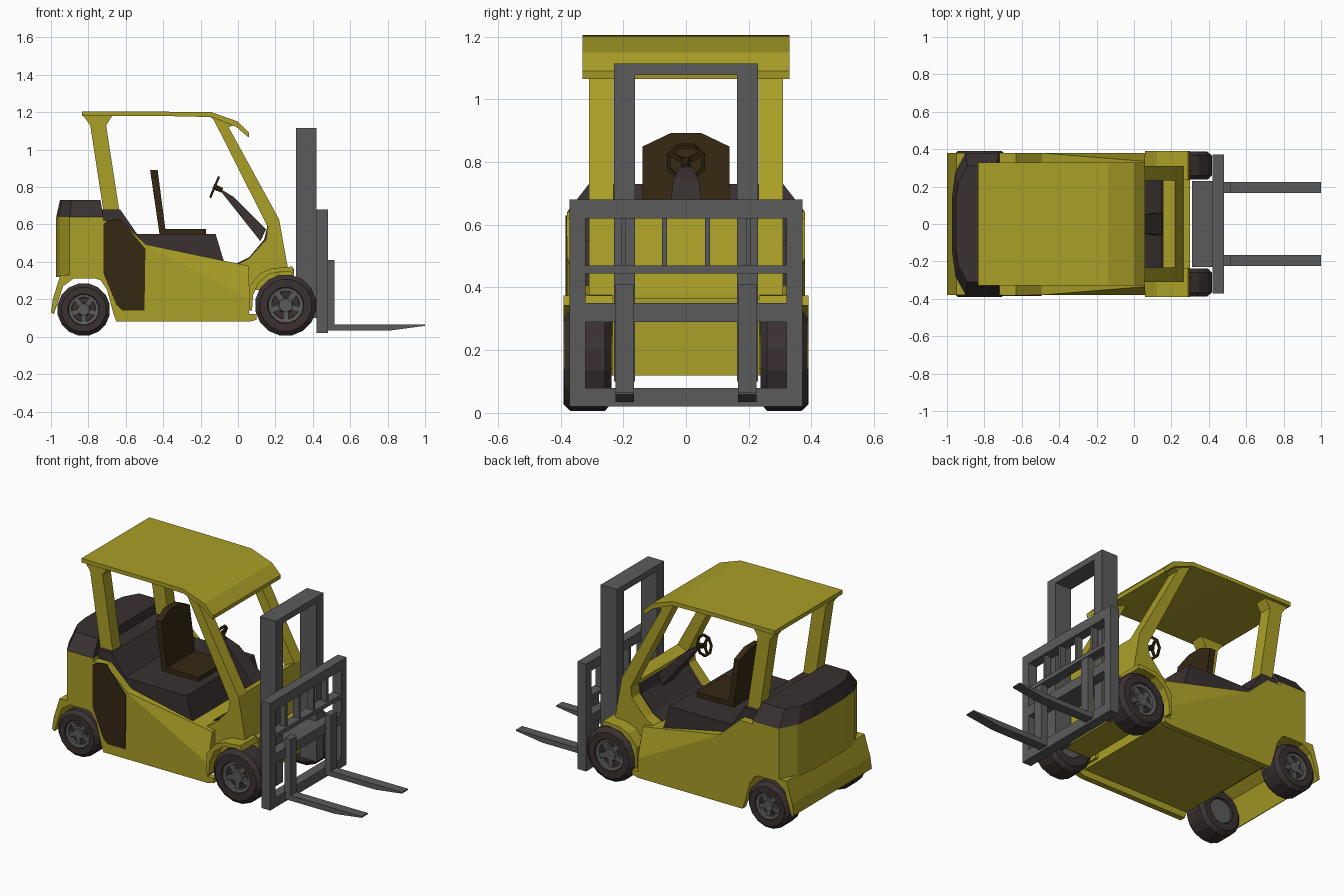
import bpy, bmesh, math
from mathutils import Vector, Matrix

if "Cube" in bpy.data.objects:
    bpy.data.objects.remove(bpy.data.objects["Cube"])


def material(name, rgb):
    m = bpy.data.materials.new(name)
    m.diffuse_color = (*rgb, 1)
    m.use_nodes = True
    m.node_tree.nodes["Principled BSDF"].inputs["Base Color"].default_value = m.diffuse_color
    return m


YELLOW = material("mustard yellow", (0.40, 0.345, 0.02))
DARK = material("charcoal", (0.042, 0.030, 0.031))
BROWN = material("dark brown", (0.034, 0.021, 0.006))
GREY = material("steel grey", (0.105, 0.105, 0.105))


def finish(name, bm, mat):
    bmesh.ops.remove_doubles(bm, verts=bm.verts, dist=1e-5)
    bmesh.ops.recalc_face_normals(bm, faces=bm.faces)
    me = bpy.data.meshes.new(name)
    bm.to_mesh(me)
    bm.free()
    me.materials.append(mat)
    ob = bpy.data.objects.new(name, me)
    bpy.context.collection.objects.link(ob)
    return ob


def spans_for(y0, y1, mirror):
    return [(y0, y1), (-y1, -y0)] if mirror else [(y0, y1)]


def profile(name, pts, y0, y1, mat, mirror=False):
    """Side outline (x, z) extruded from y0 to y1, optionally on both sides."""
    bm = bmesh.new()
    for a, b in spans_for(y0, y1, mirror):
        f = bm.faces.new([bm.verts.new((x, a, z)) for x, z in pts])
        ext = bmesh.ops.extrude_face_region(bm, geom=[f])["geom"]
        verts = [v for v in ext if isinstance(v, bmesh.types.BMVert)]
        bmesh.ops.translate(bm, verts=verts, vec=(0, b - a, 0))
    return finish(name, bm, mat)


def rect(x0, x1, z0, z1):
    return [(x0, z0), (x1, z0), (x1, z1), (x0, z1)]


def hull(name, pts, mat):
    """Convex solid through points (x, half width, z), mirrored over y = 0."""
    bm = bmesh.new()
    for x, y, z in pts:
        bm.verts.new((x, y, z))
        bm.verts.new((x, -y, z))
    bmesh.ops.convex_hull(bm, input=bm.verts)
    bmesh.ops.dissolve_limit(bm, angle_limit=0.01, verts=bm.verts, edges=bm.edges)
    return finish(name, bm, mat)


def lathe(bm, ring, n, matrix):
    """Closed (radius, y) loop turned about the local y axis."""
    rows = []
    for i in range(n):
        a = 2 * math.pi * (i + 0.5) / n
        rows.append([bm.verts.new(matrix @ Vector((r * math.cos(a), y, r * math.sin(a))))
                     for r, y in ring])
    for i in range(n):
        p, q = rows[i], rows[(i + 1) % n]
        for j in range(len(ring)):
            k = (j + 1) % len(ring)
            if ring[j][0] + ring[k][0] > 0:
                vs = [p[j], p[k], q[k], q[j]]
                bm.faces.new(vs)
    bmesh.ops.remove_doubles(bm, verts=bm.verts, dist=1e-5)
    bmesh.ops.dissolve_degenerate(bm, edges=bm.edges, dist=1e-5)


def spoke(bm, matrix, angle, r0, r1, w, t):
    """Flat bar pointing outwards in the local xz plane."""
    m = (matrix @ Matrix.Rotation(angle, 4, 'Y') @ Matrix.Translation(((r0 + r1) / 2, 0, 0))
         @ Matrix.Diagonal((r1 - r0, t, w, 1)))
    bmesh.ops.create_cube(bm, size=1, matrix=m)


# Body: flat lower sides, sides leaning in above the diagonal crease
profile("lower_body", [(-.74, .31), (-.74, .62), (-.63, .62), (-.5, .5), (-.12, .2),
                       (.06, .2), (.06, .12), (-.665, .12), (-.7, .25)], -.38, .38, YELLOW)
hull("upper_body", [(-.5, .38, .495), (-.12, .38, .2), (.06, .38, .2), (-.5, .34, .495),
                    (-.08, .335, .378), (.06, .335, .378)], YELLOW)
profile("side_skirt", [(-.65, .08), (.06, .08), (.1, .09), (.1, .12), (-.665, .12)],
        .345, .38, YELLOW, True)
profile("side_panel", [(-.72, .34), (-.72, .6), (-.7, .62), (-.63, .63), (-.495, .47),
                       (-.5, .14), (-.62, .14), (-.65, .17)], -.385, -.379, BROWN)

# Rear counterweight, its dark cover and the bumper over the rear wheels
plan = [(-.72, .38), (-.90, .38), (-.955, .28), (-.972, .15)]
hull("counterweight", [(x, y, z) for x, y in plan for z in (.32, .64)], YELLOW)
hull("counterweight_cover", [(x, y, .64) for x, y in plan]
     + [(-.735, .31, .73), (-.89, .31, .73), (-.94, .22, .73), (-.952, .13, .73)], DARK)
profile("rear_bumper", [(-1, .13), (-.99, .2), (-.95, .33), (-.72, .33), (-.73, .3),
                        (-.76, .31), (-.88, .31), (-.935, .27), (-.985, .12)],
        -.38, .38, YELLOW)

# Front end: cowl, chassis block and fenders
profile("cowl", [(.155, .3), (.155, .6), (.22, .627), (.265, .376), (.265, .3)],
        -.235, .235, YELLOW)
profile("front_chassis", rect(.12, .30, .12, .365), -.235, .235, YELLOW)
profile("front_fender", [(.06, .14), (.06, .27), (.12, .34), (.18, .365), (.29, .375),
                         (.3, .342), (.25, .35), (.17, .337), (.11, .29), (.08, .22),
                         (.075, .14)], .235, .39, YELLOW, True)

# Cab frame: front pillars run down into the cowl sides
profile("front_pillar", [(-.16, 1.185), (-.13, 1.16), (.16, .585), (.15, .52), (.06, .42),
                         (-.02, .376), (-.02, .25), (.12, .25), (.265, .376), (.22, .627),
                         (-.05, 1.12), (0, 1.14)], .232, .31, YELLOW, True)
profile("rear_pillar", [(-.83, 1.185), (-.79, 1.13), (-.71, .61), (-.625, .61),
                        (-.705, 1.13), (-.67, 1.185)], .232, .31, YELLOW, True)
profile("roof", [(-.835, 1.205), (-.4, 1.203), (-.14, 1.2), (.0, 1.15), (.06, 1.09),
                 (.057, 1.065), (-.01, 1.122), (-.14, 1.174), (-.4, 1.18), (-.835, 1.18)],
        -.33, .33, YELLOW)

# Cab interior: engine hood, floor and dash
profile("engine_hood", [(-.73, .45), (-.73, .68), (-.63, .68), (-.54, .55), (-.12, .55),
                        (-.07, .385), (.0, .385), (.0, .36), (-.5, .36)], -.33, .33, DARK)
profile("dash", [(-.02, .35), (-.02, .385), (.06, .425), (.14, .52), (.156, .585),
                 (.17, .585), (.17, .35)], -.233, .233, DARK)

# Seat
profile("seat_cushion", rect(-.42, -.17, .545, .577), -.138, .138, BROWN)
hull("seat_back", [(-.42, .138, .55), (-.385, .138, .55), (-.463, .138, .85),
                   (-.425, .138, .85), (-.47, .05, .892), (-.43, .05, .892)], BROWN)

# Steering column and wheel
hull("steering_column", [(.15, .062, .575), (.12, .062, .51), (-.02, .04, .745),
                         (-.045, .03, .72), (-.09, .025, .775), (-.085, .02, .785)], DARK)
tilt = (Matrix.Translation((-.125, 0, .8))
        @ Vector((.92, 0, -.385)).to_track_quat('Y', 'Z').to_matrix().to_4x4())
bm = bmesh.new()
lathe(bm, [(.054, -.006), (.066, -.006), (.066, .006), (.054, .006)], 8, tilt)
for k in range(3):
    spoke(bm, tilt, math.radians(90 + 120 * k), 0, .057, .016, .008)
lathe(bm, [(0, -.008), (.016, -.008), (.014, .045), (0, .045)], 8, tilt)
finish("steering_wheel", bm, BROWN)


# Wheels: tyre with dark dish, grey rim, five spokes and cap
def wheel(name, x, radius, side, outer):
    s = radius / .165
    place = Matrix.Translation((x, side * outer, radius + .003))
    if side < 0:
        place = place @ Matrix.Rotation(math.pi, 4, 'Z')
    bm = bmesh.new()
    lathe(bm, [(0, -.03), (.088 * s, -.03), (.098 * s, 0), (.14 * s, 0), (.165 * s, -.022),
               (.165 * s, -.128), (.14 * s, -.15), (.09 * s, -.15), (.085 * s, -.135),
               (0, -.135)], 16, place)
    finish(name + "_tyre", bm, DARK)
    bm = bmesh.new()
    lathe(bm, [(.074 * s, -.031), (.094 * s, -.031), (.094 * s, -.008), (.076 * s, -.012)],
          16, place)
    lathe(bm, [(0, -.031), (.042 * s, -.031), (.036 * s, -.012), (0, -.012)], 10, place)
    lathe(bm, [(0, -.136), (.084 * s, -.136), (.084 * s, -.14), (0, -.14)], 16, place)
    arm = place @ Matrix.Translation((0, -.022, 0))
    for k in range(5):
        spoke(bm, arm, math.radians(90 + 72 * k), .03 * s, .08 * s, .03 * s, .014)
    finish(name + "_hub", bm, GREY)


for side, label in ((-1, "near"), (1, "far")):
    wheel("front_wheel_" + label, .255, .165, side, .387)
    wheel("rear_wheel_" + label, -.825, .142, side, .39)

# Mast
profile("mast_upright", rect(.31, .42, .1, 1.115), .162, .23, GREY, True)
profile("mast_top_bar", rect(.31, .42, 1.078, 1.115), -.165, .165, GREY)
profile("mast_lower_bar", rect(.33, .42, .29, .35), -.165, .165, GREY)

# Fork carriage
profile("carriage_side", rect(.42, .48, .02, .68), .32, .372, GREY, True)
for i, (z0, z1) in enumerate([(.02, .08), (.29, .35), (.445, .47), (.62, .68)]):
    profile("carriage_bar_%d" % (i + 1), rect(.42, .48, z0, z1), -.325, .325, GREY)
for label, y in (("inner", .061), ("outer", .191)):
    profile("carriage_%s_rail" % label, rect(.43, .47, .46, .63), y, y + .016, GREY, True)

# Forks
profile("fork", [(.475, .41), (.516, .41), (.516, .066), (1, .066), (1, .058),
                 (.82, .034), (.475, .034)], .166, .225, GREY, True)
